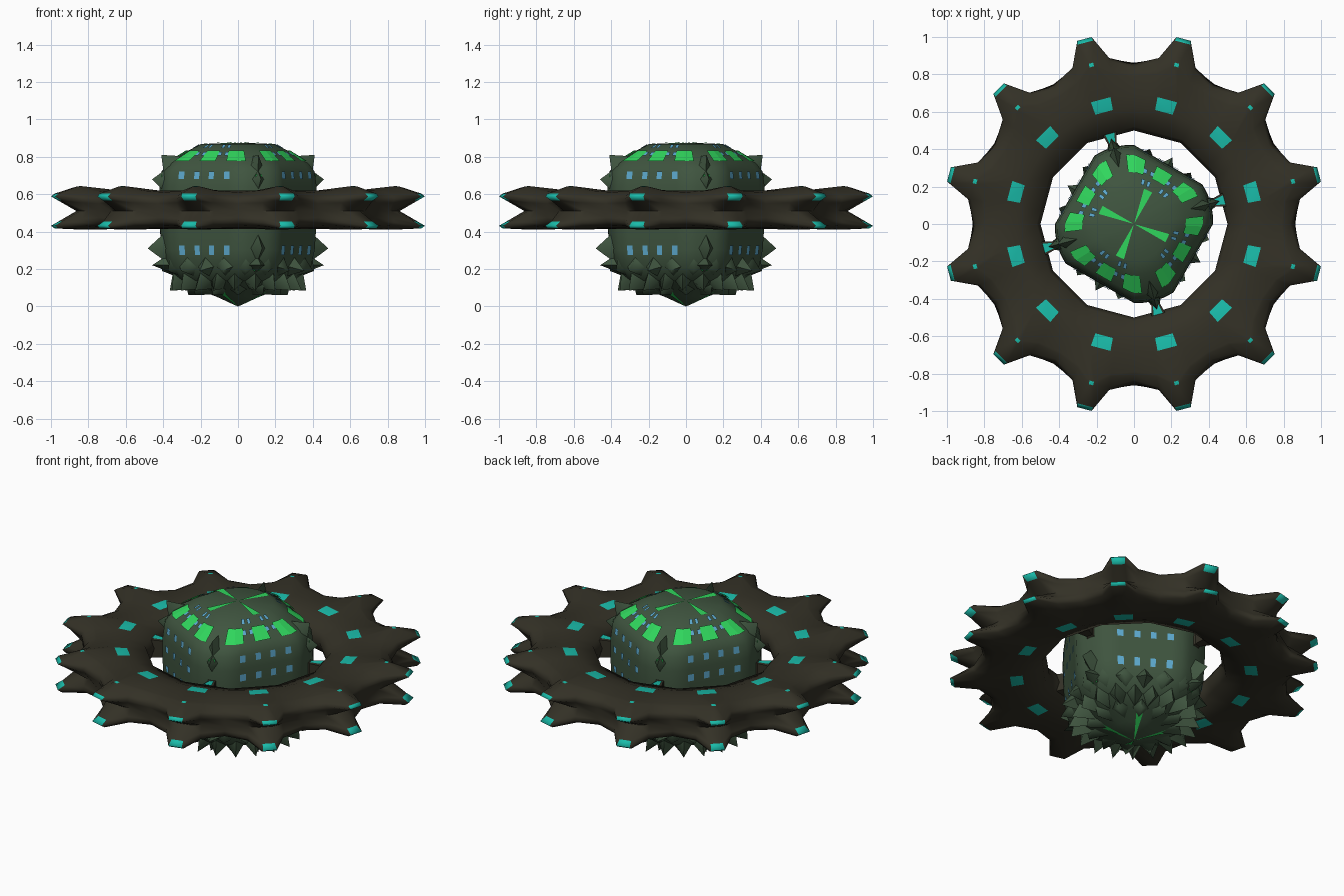
import bpy, bmesh
from math import sin, cos, radians
from mathutils import Vector

if "Cube" in bpy.data.objects:
    bpy.data.objects.remove(bpy.data.objects["Cube"])


def material(name, rgb):
    m = bpy.data.materials.new(name)
    m.diffuse_color = (*rgb, 1)
    m.use_nodes = True
    m.node_tree.nodes["Principled BSDF"].inputs["Base Color"].default_value = m.diffuse_color
    return m


HULL = material("hull_green", (0.05, 0.09, 0.05))
DARK = material("ring_dark", (0.033, 0.03, 0.019))
LIME = material("lime", (0.03, 0.68, 0.11))
TEAL = material("teal", (0.01, 0.5, 0.4))
BLUE = material("window_blue", (0.11, 0.4, 0.62))


def polar(a, r, z):
    return Vector((r * cos(radians(a)), r * sin(radians(a)), z))


def make(name, verts, faces, mats, idx=None, angle=None):
    me = bpy.data.meshes.new(name)
    me.from_pydata([tuple(v) for v in verts], [], faces)
    for m in mats:
        me.materials.append(m)
    for i, p in enumerate(me.polygons):
        p.material_index = idx[i] if idx else 0
    bm = bmesh.new()
    bm.from_mesh(me)
    bmesh.ops.remove_doubles(bm, verts=bm.verts, dist=1e-5)
    if angle:
        bmesh.ops.recalc_face_normals(bm, faces=bm.faces)
    bm.to_mesh(me)
    bm.free()
    ob = bpy.data.objects.new(name, me)
    bpy.context.collection.objects.link(ob)
    if angle:
        bpy.ops.object.select_all(action='DESELECT')
        bpy.context.view_layer.objects.active = ob
        ob.select_set(True)
        bpy.ops.object.shade_smooth_by_angle(angle=radians(angle))
    return ob


# Outer ring: each row is (valley r, valley z, spike r, spike z, half width in degrees)
section = [
    (0.50, 0.52, 0.485, 0.52, 4), (0.52, 0.58, 0.51, 0.58, 4),
    (0.62, 0.615, 0.62, 0.615, 4.5), (0.69, 0.62, 0.69, 0.622, 4.5),
    (0.79, 0.61, 0.87, 0.643, 0.8), (0.80, 0.607, 0.89, 0.641, 0.8),
    (0.835, 0.59, 1.005, 0.603, 2.4), (0.85, 0.57, 1.025, 0.588, 2.2),
    (0.857, 0.55, 0.985, 0.565, 2.0), (0.862, 0.51, 0.885, 0.51, 2.5),
    (0.857, 0.475, 0.985, 0.454, 2.0), (0.85, 0.455, 1.025, 0.431, 2.2),
    (0.835, 0.435, 1.005, 0.417, 2.4), (0.80, 0.42, 0.87, 0.411, 2.4),
    (0.69, 0.415, 0.69, 0.413, 4.5), (0.62, 0.42, 0.62, 0.42, 4.5),
    (0.52, 0.46, 0.51, 0.46, 4)]
n = len(section)
verts, faces, idx = [], [], []
for k in range(12):
    a = 15 + 30 * k
    # shoulder, spike edge, spike edge, shoulder, valley
    for off, blend in ((-6.5, 0.27), (-1, 1), (1, 1), (6.5, 0.27), (15, 0)):
        for vr, vz, sr, sz, w in section:
            ang = a + (off * w if blend == 1 else off)
            # keep the inner wall straight between valleys
            flat = vr * cos(radians(15)) / cos(radians(abs(ang - a)))
            r = flat if vr < 0.55 else vr + (sr - vr) * blend
            verts.append(polar(ang, r, vz + (sz - vz) * blend))
cols = 60
for c in range(cols):
    for j in range(n):
        d, j2 = (c + 1) % cols, (j + 1) % n
        faces.append((c * n + j, d * n + j, d * n + j2, c * n + j2))
        idx.append(1 if c % 5 == 1 and j in (2, 4, 6, 7, 10, 11, 14) else 0)
make("outer_ring", verts, faces, [DARK, TEAL], idx, 60)

# Hub body: rounded square section, turned so the corners meet the spokes
outline = [(0.0, 0.0), (0.12, 0.055), (0.21, 0.09), (0.29, 0.14), (0.34, 0.21),
           (0.355, 0.30), (0.362, 0.42), (0.366, 0.55), (0.364, 0.64), (0.355, 0.72),
           (0.33, 0.765), (0.25, 0.83), (0.19, 0.868), (0.0, 0.875)]


def hub_r(a, z):
    off = abs((a - 15) % 90 - 45)
    square = min(1 / cos(radians(off)), 1.16) - 1
    for (r0, z0), (r1, z1) in zip(outline, outline[1:]):
        if z <= z1:
            r = r0 + (r1 - r0) * (z - z0) / (z1 - z0)
            return r * (1 + square * min(1, r / 0.35) ** 2)
    return 0


def hub_pt(a, z, lift=0.0):
    return polar(a, hub_r(a, z) + lift, z + (lift if z > 0.75 else 0))


STEP = 7.5
m = int(360 / STEP)
verts, faces = [], []
for i in range(m):
    verts += [hub_pt(i * STEP, z) for r, z in outline]
q = len(outline)
for i in range(m):
    for j in range(q - 1):
        a, b = i * q, (i + 1) % m * q
        if j == 0:
            faces.append((a, b + 1, a + 1))
        elif j == q - 2:
            faces.append((a + j, b + j, a + j + 1))
        else:
            faces.append((a + j, b + j, b + j + 1, a + j + 1))
make("hub_body", verts, faces, [HULL], None, 35)


# Coloured panels lying just above the hub surface
def panels(name, mat, spots, lift=0.006):
    vs, fs = [], []
    for a, w, z0, z1 in spots:
        for k in range(4):
            s = a + 90 * k
            b = len(vs)
            vs += [hub_pt(s + x, z, lift) for z in (z0, z1) for x in (-w, 0, w)]
            fs += [(b, b + 1, b + 4, b + 3), (b + 1, b + 2, b + 5, b + 4)]
    make(name, vs, fs, [mat])


panels("dome_patches", LIME, [(a, 8.5, 0.77, 0.828) for a in (32, 60, 88)])
panels("top_and_keel_wedges", LIME, [(67, 7, 0.868, 0.8749), (60, 6, 0.004, 0.085)], 0.004)
panels("corner_lights", LIME, [(15, 2.5, 0.675, 0.705), (15, 2.5, 0.19, 0.23)], 0.012)
win = [(60 + d, 2.4, z - h, z + h) for z, h in ((0.70, 0.02), (0.59, 0.02), (0.47, 0.02), (0.30, 0.025))
       for d in (-21, -7, 7, 21)]
win += [(a, 2.2, z - 0.009, z + 0.009) for a in (42, 50, 70, 78) for z in (0.81, 0.85)]
panels("windows", BLUE, win)


# Spikes: four sided pyramids in fourfold rows
def spikes(name, mat, rows):
    vs, fs = [], []
    for a, z, w, h, tip_r, tip_z in rows:
        for k in range(4):
            s, b = a + 90 * k, len(vs)
            vs += [hub_pt(s - w, z, -0.008), hub_pt(s, z - h, -0.008), hub_pt(s + w, z, -0.008),
                   hub_pt(s, z + h, -0.008), polar(s, tip_r, tip_z)]
            fs += [(b + i, b + (i + 1) % 4, b + 4) for i in range(4)]
    make(name, vs, fs, [mat], None, 75)


spikes("corner_spikes", HULL, [
    (15, 0.75, 5, 0.06, 0.425, 0.81), (15, 0.68, 5, 0.06, 0.475, 0.68),
    (15, 0.31, 6, 0.08, 0.50, 0.31), (15, 0.22, 7, 0.05, 0.475, 0.22)])
low = []
for i in range(5):
    a = 24 + 18 * i
    low += [(a, 0.215, 9, 0.055, 0.41, 0.19), (a + 9, 0.14, 9, 0.045, 0.365, 0.085)]
for a in (30, 60, 90):
    low.append((a, 0.095, 13, 0.03, 0.265, 0.06))
spikes("lower_spikes", HULL, low)

# Spokes joining hub corners to the ring
for k in range(4):
    a = 15 + 90 * k
    vs = []
    for r, w, h in ((0.36, 0.05, 0.10), (0.43, 0.02, 0.05), (0.53, 0.045, 0.055)):
        out, side = polar(a, r, 0.52), polar(a + 90, w, 0)
        up = Vector((0, 0, h))
        vs += [out - side - up, out + side - up, out + side + up, out - side + up]
    # narrow teal strip along the top
    for r, w, z in ((0.43, 0.012, 0.574), (0.50, 0.025, 0.58)):
        out, side = polar(a, r, z), polar(a + 90, w, 0)
        vs += [out - side, out + side]
    fs = [(b + i, b + (i + 1) % 4, b + 4 + (i + 1) % 4, b + 4 + i) for b in (0, 4) for i in range(4)]
    make(f"spoke_{k + 1}", vs, fs + [(12, 13, 15, 14)], [DARK, TEAL], [0] * 8 + [1])
